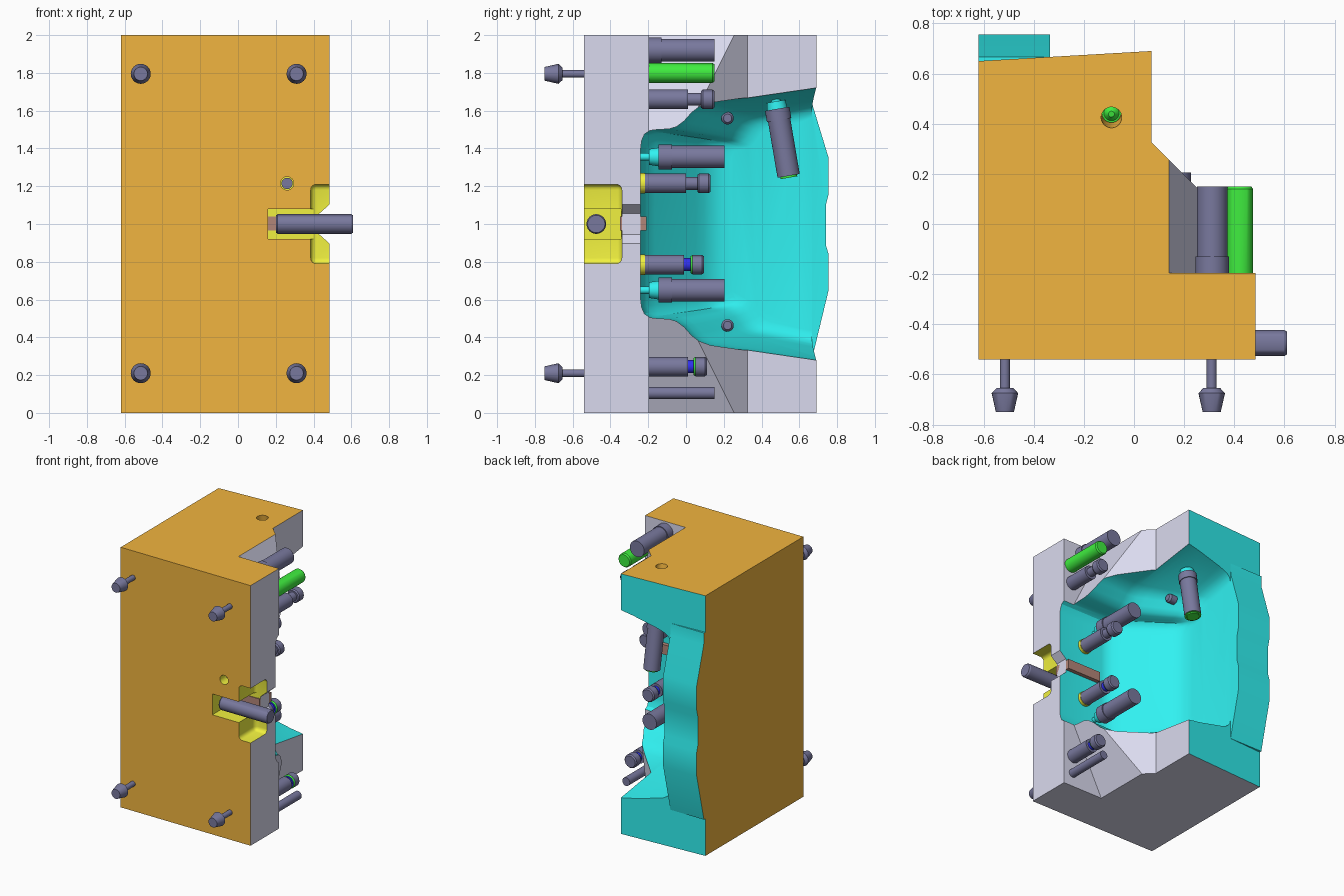
import bpy, bmesh, math
from mathutils import Vector

if "Cube" in bpy.data.objects:
    bpy.data.objects.remove(bpy.data.objects["Cube"])

# Palette shared by all parts
COLORS = dict(grey=(.70, .70, .86, 1), orange=(.88, .46, .05, 1), cyan=(.03, .88, .88, 1),
              yellow=(.88, .88, .05, 1), navy=(.19, .19, .34, 1), green=(.05, .85, .05, 1),
              blue=(.03, .03, .85, 1), brown=(.45, .24, .19, 1))
NAMES = list(COLORS)
MATS = []
for n in NAMES:
    m = bpy.data.materials.new(n)
    m.diffuse_color = COLORS[n]
    m.use_nodes = True
    m.node_tree.nodes["Principled BSDF"].inputs["Base Color"].default_value = m.diffuse_color
    MATS.append(m)


def loft(name, rings, colors):
    """Skin closed rings of points, cap both ends; one colour per span."""
    bm = bmesh.new()
    vs = [[bm.verts.new(p) for p in r] for r in rings]
    n = len(rings[0])
    for k in range(len(rings) - 1):
        for i in range(n):
            j = (i + 1) % n
            f = bm.faces.new((vs[k][i], vs[k][j], vs[k + 1][j], vs[k + 1][i]))
            f.material_index = NAMES.index(colors[min(k, len(colors) - 1)])
    for r, c in ((vs[0], colors[0]), (vs[-1], colors[-1])):
        bm.faces.new(r).material_index = NAMES.index(c)
    bmesh.ops.recalc_face_normals(bm, faces=bm.faces)
    me = bpy.data.meshes.new(name)
    bm.to_mesh(me)
    bm.free()
    for m in MATS:
        me.materials.append(m)
    ob = bpy.data.objects.new(name, me)
    bpy.context.collection.objects.link(ob)
    return ob


def prism(name, pts, axis, a, b, color):
    """Extrude a 2D profile along an axis; profile uses the other two axes in order."""
    def place(p, t):
        q = list(p)
        q.insert('xyz'.index(axis), t)
        return q
    return loft(name, [[place(p, t) for p in pts] for t in (a, b)], [color])


def box(name, x, y, z, color):
    return prism(name, [(x[0], y[0]), (x[1], y[0]), (x[1], y[1]), (x[0], y[1])], 'z', z[0], z[1], color)


def smooth(ob):
    bpy.ops.object.select_all(action='DESELECT')
    ob.select_set(True)
    bpy.context.view_layer.objects.active = ob
    bpy.ops.object.shade_smooth_by_angle(angle=math.radians(30))


def pin(name, origin, direction, spans, sides=28):
    """Stepped round pin; spans are (start, end, radius start, radius end, colour)."""
    o, d = Vector(origin), Vector(direction).normalized()
    u = d.orthogonal().normalized()
    v = d.cross(u)
    rings, cols = [], []
    for a, b, r0, r1, c in spans:
        for t, r in ((a, r0), (b, r1)):
            rings.append([o + d * t + (u * math.cos(s) + v * math.sin(s)) * r
                          for s in (2 * math.pi * i / sides for i in range(sides))])
        cols += [c, c]
    ob = loft(name, rings, cols[:-1])
    smooth(ob)
    return ob


def boolean(ob, cutter, op='DIFFERENCE'):
    bpy.context.view_layer.objects.active = ob
    md = ob.modifiers.new('bool', 'BOOLEAN')
    md.operation, md.solver, md.object = op, 'EXACT', cutter
    bpy.ops.object.modifier_apply(modifier=md.name)
    bpy.data.objects.remove(cutter)


def paint_outside(ob, back):
    for p in ob.data.polygons:
        n = p.normal
        c = 'orange' if n.y < -.9 or n.x < -.9 or n.z > .9 else 'cyan' if n.y > .9 else back
        p.material_index = NAMES.index(c)


# Main block
block = prism('mould_block', [(-.62, -.54), (.485, -.54), (.485, -.09), (.07, .325), (.07, .69), (-.62, .65)],
              'z', 0, 2, 'grey')
paint_outside(block, 'grey')

# Sloped corner notches, top and bottom
for s in (1, -1):
    prof = [(x, 1 + s * h) for x, h in ((.13, 1.02), (.63, .02), (.63, 1.02))]
    boolean(block, prism('notch', prof, 'y', -.195, .6, 'grey'))

# Main cavity: shouldered outline narrowing with depth
half = [(-.24, .40), (-.235, .44), (-.22, .475), (-.19, .495), (-.15, .50), (-.09, .503), (-.05, .515),
        (-.01, .545), (.03, .59), (.07, .62), (.13, .642), (.665, .72), (.9, .753)]
outline = half + [(y, -h) for y, h in reversed(half)]
levels = [(.7, -.24, 1), (.1, -.24, 1), (.06, -.232, .995), (.02, -.21, .985), (-.03, -.165, .975),
          (-.24, .05, .915), (-.28, .095, .90), (-.31, .14, .88), (-.328, .19, .85), (-.335, .24, .81)]
rings = [[(x, f + (y + .24) * (.9 - f) / 1.14, 1 + h * s) for y, h in outline] for x, f, s in levels]
boolean(block, loft('cavity', rings, ['cyan']))

# Bulging lip behind the cavity
lip = prism('lip', [(.6, .285), (.667, .285), (.755, .65), (.755, .84), (.74, .89), (.74, 1.10), (.755, 1.157),
                    (.755, 1.35), (.67, 1.63), (.667, 1.72), (.6, 1.72)], 'x', -.62, -.335, 'cyan')
for p in lip.data.polygons:
    if p.normal.x < -.9:
        p.material_index = NAMES.index('orange')
boolean(block, lip, 'UNION')

# Front pocket, slot, and flared neck into the cavity
pocket = box('pocket', (.385, .62), (-.62, -.34), (.79, 1.21), 'yellow')
bm = bmesh.new()
bm.from_mesh(pocket.data)
bmesh.ops.bevel(bm, geom=bm.edges[:], offset=.03, segments=4, profile=.5, affect='EDGES')
for f in bm.faces:
    f.material_index = NAMES.index('yellow')
bm.to_mesh(pocket.data)
bm.free()
boolean(block, pocket)
boolean(block, box('slot', (.16, .45), (-.6, -.345), (.92, 1.08), 'yellow'))
boolean(block, prism('neck', [(.43, .945), (.52, .865), (.52, 1.135), (.43, 1.055)], 'y', -.38, -.18, 'grey'))

# Front hole and tilted top hole
AX = Vector((0, -.17, 1)).normalized()
TOP = Vector((-.09, .425, 2))
boolean(block, pin('front_hole', (.26, -.6, 1.215), (0, 1, 0), [(0, .18, .035, .035, 'yellow')]))
boolean(block, pin('top_hole', TOP - AX * .12, AX, [(0, .2, .041, .041, 'orange')]))
smooth(block)
pin('front_hole_plug', (.26, -.47, 1.215), (0, 1, 0), [(0, .06, .03, .03, 'navy')])
pin('top_hole_plug', TOP - AX * .13, AX, [(0, .03, .038, .038, 'green'), (.03, .05, .03, .012, 'green')])

# Runner between the slot and the cavity
box('runner', (.14, .43), (-.35, -.21), (.965, 1.04), 'brown')

# Sprue pin lying in the slot
pin('sprue_pin', (.2, -.475, 1), (1, 0, 0), [(0, .01, .045, .052, 'navy'), (.01, .40, .052, .052, 'navy'),
                                           (.40, .41, .052, .046, 'navy')])

# Four front pull bolts
for x in (-.515, .31):
    for z in (.21, 1.795):
        pin('front_bolt', (x, -.53, z), (0, -1, 0),
            [(0, .125, .02, .02, 'navy'), (.125, .145, .034, .053, 'navy'), (.145, .22, .053, .036, 'navy')], 24)

# Pins on the step face and on the cavity wall, all pointing back
Y = (0, 1, 0)
pin('large_step_pin', (.312, 0, 1.92), Y, [(-.2, -.13, .067, .067, 'navy'), (-.13, .15, .061, .061, 'navy')])
pin('green_step_pin', (.422, 0, 1.8), Y, [(-.2, .14, .053, .053, 'green'), (.14, .15, .053, .046, 'green')])
pin('thin_step_pin', (.405, 0, .105), Y, [(-.2, .15, .032, .032, 'navy')])


def necked(name, x, z, start, stops, neck_color, disc):
    a, b, c = stops
    spans = [(start, start + .025, .055, .055, 'yellow')] if disc else []
    spans += [(spans[-1][1] if disc else start, a, .052, .052, 'navy'), (a, b, .034, .034, neck_color),
              (b, b + .01, .045, .052, 'green' if neck_color == 'blue' else 'navy'),
              (b + .01, c - .01, .052, .052, 'navy'), (c - .01, c, .052, .044, 'navy')]
    pin(name, (x, 0, z), Y, spans)


necked('upper_step_necked_pin', .41, 1.66, -.2, (.01, .08, .15), 'navy', False)
necked('lower_step_necked_pin', .40, .245, -.2, (.01, .04, .11), 'blue', False)
necked('upper_wall_necked_pin', .26, 1.215, -.243, (0, .06, .13), 'navy', True)
necked('lower_wall_necked_pin', .26, .785, -.243, (-.01, .025, .095), 'blue', True)
for z in (.65, 1.355):
    pin('wall_pin', (.167, 0, z), Y,
        [(-.245, -.195, .02, .02, 'cyan'), (-.195, -.145, .042, .05, 'cyan'),
         (-.145, -.075, .066, .066, 'navy'), (-.075, .205, .06, .06, 'navy')])

# Tilted pin hanging from the cavity roof
pin('tilted_pin', (-.09, .545, 1.245), AX,
    [(0, .01, .045, .045, 'green'), (.01, .31, .06, .06, 'navy'), (.31, .37, .066, .066, 'navy'),
     (.37, .41, .054, .05, 'cyan'), (.41, .47, .025, .025, 'cyan')])

# Two small floor studs
for z in (.463, 1.56):
    pin('floor_stud', (-.19, .22, z), (1, 0, 0), [(0, .05, .033, .033, 'navy'), (.05, .065, .033, .022, 'navy')], 20)
